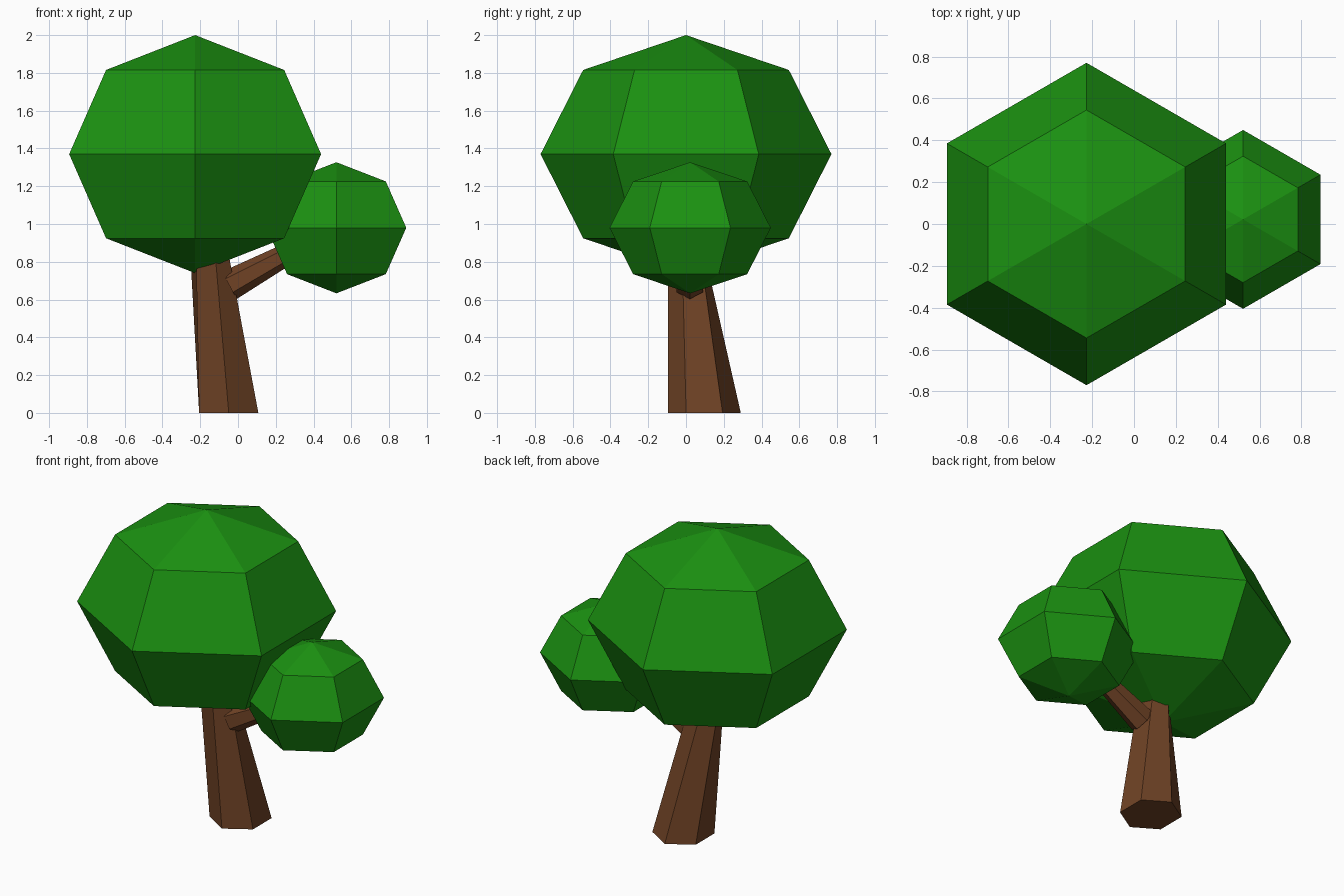
import bpy, bmesh
from math import sin, cos, pi, radians
from mathutils import Vector

if "Cube" in bpy.data.objects:
    bpy.data.objects.remove(bpy.data.objects["Cube"])

SIDES = 6


def material(name, rgb):
    m = bpy.data.materials.new(name)
    m.diffuse_color = (*rgb, 1)
    m.use_nodes = True
    m.node_tree.nodes["Principled BSDF"].inputs["Base Color"].default_value = m.diffuse_color
    return m


leaf = material("leaf_green", (0.011, 0.285, 0.0056))
bark = material("bark_brown", (0.159, 0.055, 0.0185))


def ring(c, u, v, twist=0.0):
    """Hexagon around c spanned by the radius vectors u and v."""
    c, u, v = Vector(c), Vector(u), Vector(v)
    angles = [2 * pi * i / SIDES + twist for i in range(SIDES)]
    return [c + u * cos(a) + v * sin(a) for a in angles]


def loft(name, rings, mat):
    """Skin a stack of rings; one-point rings become poles, others get caps."""
    bm = bmesh.new()
    loops = [[bm.verts.new(p) for p in r] for r in rings]
    for a, b in zip(loops, loops[1:]):
        for i in range(SIDES):
            j = (i + 1) % SIDES
            if len(a) == 1:
                bm.faces.new((a[0], b[j], b[i]))
            elif len(b) == 1:
                bm.faces.new((a[i], a[j], b[0]))
            else:
                bm.faces.new((a[i], a[j], b[j], b[i]))
    for end in (loops[0], loops[-1]):
        if len(end) > 1:
            bm.faces.new(end)
    bmesh.ops.recalc_face_normals(bm, faces=bm.faces)
    me = bpy.data.meshes.new(name)
    bm.to_mesh(me)
    bm.free()
    me.materials.append(mat)
    ob = bpy.data.objects.new(name, me)
    bpy.context.collection.objects.link(ob)


def crown(name, c, r, h):
    """Flattened low-poly ball with corners on the y axis."""
    c = Vector(c)
    rings = [[c - Vector((0, 0, h))]]
    for lat in (-pi / 4, 0, pi / 4):
        k = r * cos(lat)
        rings.append(ring(c + Vector((0, 0, h * sin(lat))), (k, 0, 0), (0, k, 0), pi / 6))
    rings.append([c + Vector((0, 0, h))])
    loft(name, rings, leaf)


# Leaf crowns
crown("large_crown", (-0.227, 0, 1.37), 0.77, 0.63)
crown("small_crown", (0.521, 0.022, 0.98), 0.427, 0.347)

# Leaning, tapered and slightly twisted trunk, extended up into the crown
base = ring((-0.049, 0.097, 0), (0.181, 0, 0), (0, 0.193, 0), pi / 6)
mid = ring((-0.134, 0.018, 0.7), (0.116, 0, 0), (0, 0.116, 0), pi / 6 + radians(12.5))
top = [a.lerp(b, 0.88 / 0.7) for a, b in zip(base, mid)]
loft("trunk", [base, top], bark)

# Tapered branch running into the small crown
start, end = Vector((-0.046, 0.02, 0.675)), Vector((0.38, 0.022, 0.905))
side = Vector((0, 1, 0))
up = (end - start).cross(side).normalized()
loft("branch", [ring(start, up * 0.082, side * 0.082),
                ring(end, up * 0.048, side * 0.048)], bark)
